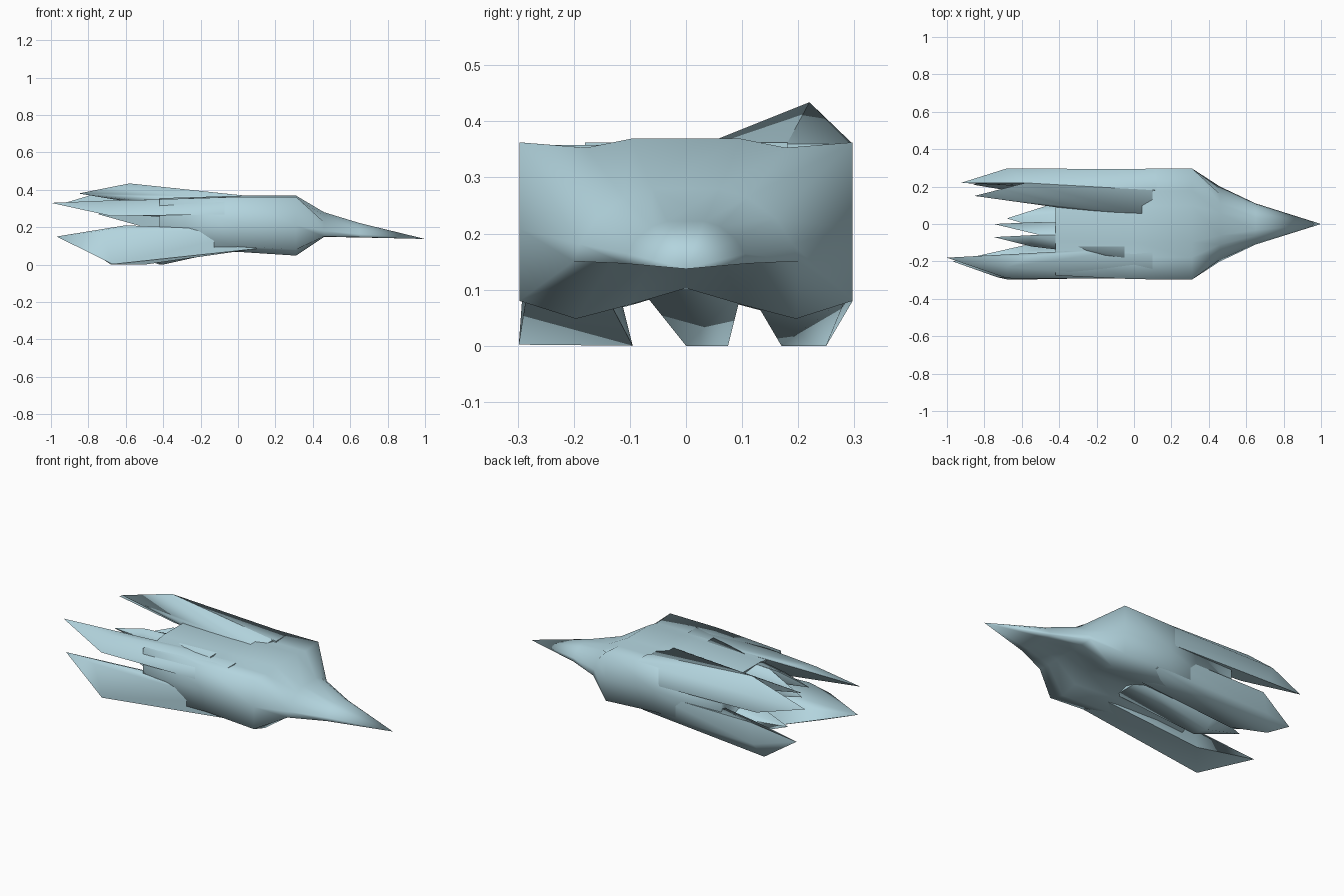
import bpy, bmesh, math

if "Cube" in bpy.data.objects:
    bpy.data.objects.remove(bpy.data.objects["Cube"])

ice = bpy.data.materials.new("pale_ice_blue")
ice.diffuse_color = (0.45, 0.66, 0.73, 1)
ice.use_nodes = True
ice.node_tree.nodes["Principled BSDF"].inputs["Base Color"].default_value = ice.diffuse_color


def finish(bm, name, angle):
    bmesh.ops.recalc_face_normals(bm, faces=bm.faces)
    me = bpy.data.meshes.new(name)
    bm.to_mesh(me)
    bm.free()
    me.materials.append(ice)
    ob = bpy.data.objects.new(name, me)
    bpy.context.collection.objects.link(ob)
    bpy.ops.object.select_all(action='DESELECT')
    ob.select_set(True)
    bpy.context.view_layer.objects.active = ob
    bpy.ops.object.shade_smooth_by_angle(angle=math.radians(angle))
    return ob


# Body: boxy section at the back, low arched section at the nose
half_box = [(0, .17), (.33, .08), (.66, 0), (1, .1), (1, .5), (1, .98), (.6, .95), (.33, 1)]
half_arch = [(0, 0), (.33, 0), (.66, 0), (1, .02), (.95, .25), (.8, .6), (.55, .88), (.3, 1)]


def mirror(half):
    return half + [(-u, v) for u, v in reversed(half[1:])]


stations = [(-.42, .275, .05, .355, half_box), (0, .295, .068, .368, half_box),
            (.31, .297, .048, .369, half_box), (.46, .2, .148, .28, half_arch),
            (.65, .11, .145, .222, half_arch)]   # x, half width, bottom, top, section
bm = bmesh.new()
rings = [[bm.verts.new((x, u * w, zb + v * (zt - zb))) for u, v in mirror(s)]
         for x, w, zb, zt, s in stations]
n = len(rings[0])
for a, b in zip(rings, rings[1:]):
    for i in range(n):
        bm.faces.new((a[i], a[(i + 1) % n], b[(i + 1) % n], b[i]))
nose = bm.verts.new((1, 0, .137))
notch = bm.verts.new((-.3, .03, .22))
for i in range(n):
    j = (i + 1) % n
    bm.faces.new((rings[-1][i], rings[-1][j], nose))
    bm.faces.new((rings[0][j], rings[0][i], notch))
finish(bm, "body", 120)


# Jagged tail shards: base hidden just inside the body, a widest ring, and a tip
def shard(name, x0, y0, y1, z0, z1, mid, tip):
    bm = bmesh.new()
    for p in [(x0, y, z) for y in (y0, y1) for z in (z0, z1)] + mid + [tip]:
        bm.verts.new(p)
    bmesh.ops.convex_hull(bm, input=bm.verts)
    bmesh.ops.delete(bm, geom=[v for v in bm.verts if not v.link_faces], context='VERTS')
    finish(bm, name, 75)


shard("upper_shard_front", .1, -.292, -.12, .27, .358,
      [(-.68, -.29, .26), (-.55, -.17, .345), (-.68, -.23, .343), (-.5, -.17, .27)],
      (-1, -.18, .33))
shard("lower_shard_front", .1, -.285, -.14, .085, .18,
      [(-.67, -.298, .002), (-.5, -.095, 0), (-.73, -.285, .18), (-.6, -.28, .21),
       (-.52, -.14, .12)], (-.97, -.2, .15))
shard("upper_shard_inner", -.05, -.18, -.06, .24, .362,
      [(-.55, -.12, .32), (-.55, -.06, .345), (-.5, -.08, .26)], (-.75, -.07, .3))
shard("upper_shard_middle", -.1, -.1, .0, .2, .362,
      [(-.52, .01, .29), (-.5, -.06, .345), (-.5, -.03, .2)], (-.75, 0, .27))
shard("lower_shard_middle", .05, -.08, .1, .1, .18,
      [(-.4, 0, 0), (-.42, .075, 0), (-.46, .1, .1), (-.48, -.03, .12)], (-.68, .03, .09))
shard("upper_shard_back_inner", .1, .04, .28, .27, .362,
      [(-.58, .22, .434), (-.42, .09, .36), (-.55, .17, .33)], (-.853, .15, .38))
shard("upper_shard_back_outer", .12, .18, .293, .25, .36,
      [(-.58, .22, .434), (-.68, .297, .36), (-.66, .295, .27), (-.55, .2, .28)],
      (-.925, .22, .33))
shard("lower_shard_back", .08, .12, .285, .085, .2,
      [(-.5, .17, 0), (-.68, .25, 0), (-.64, .297, .08), (-.62, .29, .2), (-.56, .16, .14)],
      (-.86, .21, .12))
